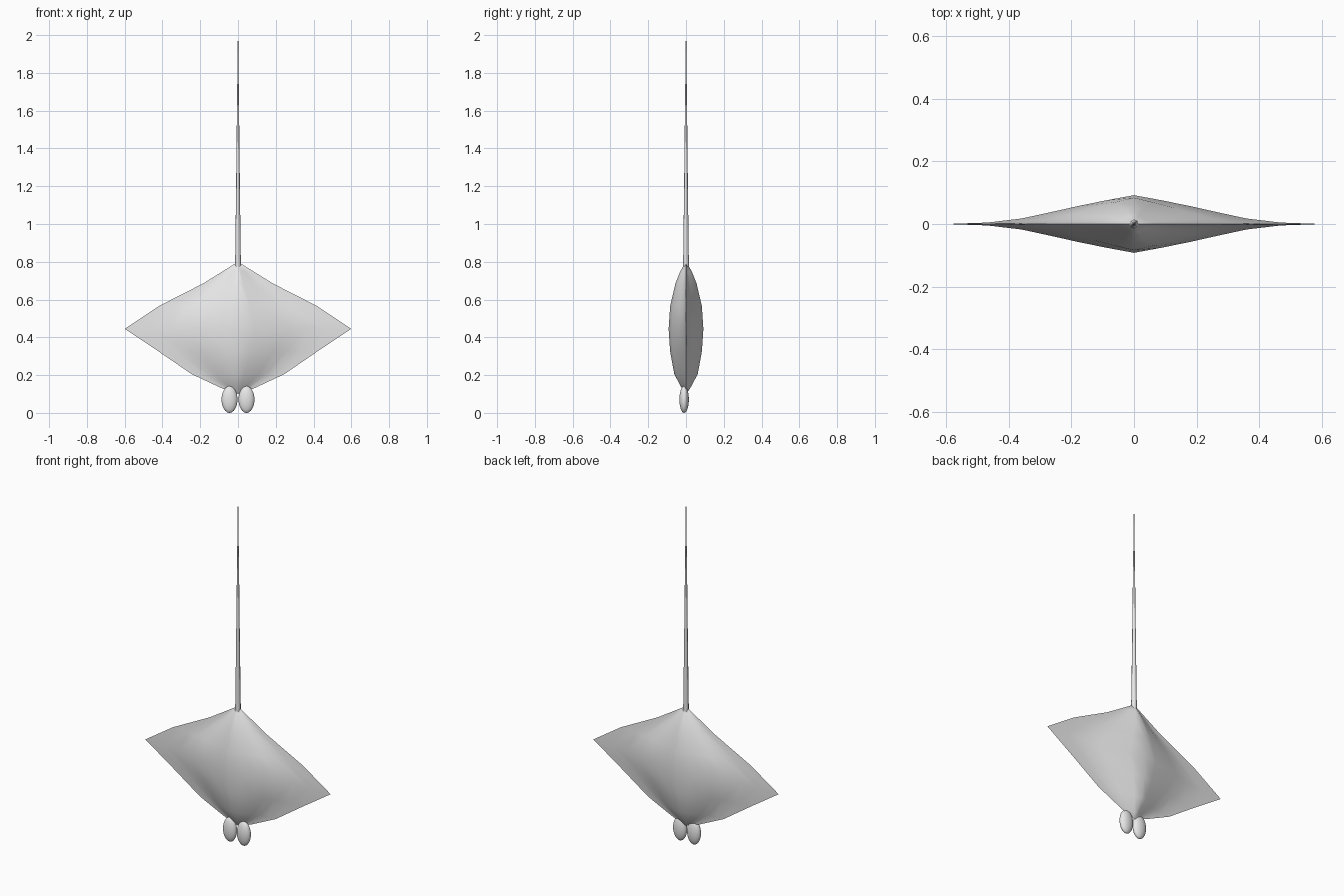
import bpy
import bmesh
import math

cube = bpy.data.objects.get("Cube")
if cube:
    bpy.data.objects.remove(cube, do_unlink=True)

grey = bpy.data.materials.new("plain grey")
grey.use_nodes = True
grey.diffuse_color = (0.8, 0.8, 0.8, 1)
grey.node_tree.nodes["Principled BSDF"].inputs["Base Color"].default_value = (0.8, 0.8, 0.8, 1)


def finish(obj, angle):
    """Give an object its colour and smooth shading."""
    obj.data.materials.clear()
    obj.data.materials.append(grey)
    bpy.ops.object.select_all(action='DESELECT')
    obj.select_set(True)
    bpy.context.view_layer.objects.active = obj
    bpy.ops.object.shade_smooth_by_angle(angle=math.radians(angle))


def mesh_object(name, bm):
    bmesh.ops.remove_doubles(bm, verts=bm.verts, dist=1e-5)
    bmesh.ops.recalc_face_normals(bm, faces=bm.faces)
    mesh = bpy.data.meshes.new(name)
    bm.to_mesh(mesh)
    bm.free()
    obj = bpy.data.objects.new(name, mesh)
    bpy.context.collection.objects.link(obj)
    return obj


# Winged body: height, half width, half thickness of each row
rows = [(0.10, 0.0, 0.0), (0.13, 0.085, 0.022), (0.205, 0.245, 0.062),
        (0.325, 0.42, 0.084), (0.445, 0.60, 0.092), (0.565, 0.42, 0.084),
        (0.685, 0.185, 0.056), (0.75, 0.08, 0.03), (0.80, 0.0, 0.0)]
# Cross-section: share of width, share of thickness
half = [(0, 1), (0.15, 0.82), (0.3, 0.62), (0.45, 0.4), (0.6, 0.19), (0.78, 0.05), (1, 0)]
section = [(-u, v) for u, v in reversed(half[1:])] + half
ring = section + [(u, -v) for u, v in reversed(section[1:-1])]

bm = bmesh.new()
loops = [[bm.verts.new((w * u, t * v, z)) for u, v in ring] for z, w, t in rows]
n = len(ring)
for lower, upper in zip(loops, loops[1:]):
    for i in range(n):
        j = (i + 1) % n
        bm.faces.new((lower[i], lower[j], upper[j], upper[i]))
bmesh.ops.dissolve_degenerate(bm, dist=1e-5, edges=bm.edges)
finish(mesh_object("body", bm), 60)

# Long tapering tail
tail_rows = [(0.62, 0.016), (0.80, 0.015), (1.20, 0.010), (1.58, 0.006), (1.86, 0.0025), (2.0, 0.001)]
bm = bmesh.new()
sides = 8
loops = [[bm.verts.new((r * math.cos(a * math.tau / sides), r * math.sin(a * math.tau / sides), z))
          for a in range(sides)] for z, r in tail_rows]
for lower, upper in zip(loops, loops[1:]):
    for i in range(sides):
        j = (i + 1) % sides
        bm.faces.new((lower[i], lower[j], upper[j], upper[i]))
bm.faces.new(loops[0])
bm.faces.new(loops[-1])
finish(mesh_object("tail", bm), 50)

# Pair of flattened egg-shaped head lobes
for side, name in ((1, "left_head_lobe"), (-1, "right_head_lobe")):
    bpy.ops.mesh.primitive_uv_sphere_add(segments=32, ring_count=16, radius=1,
                                         location=(side * 0.045, -0.01, 0.071))
    lobe = bpy.context.object
    lobe.name = name
    lobe.scale = (0.042, 0.025, 0.071)
    finish(lobe, 60)
